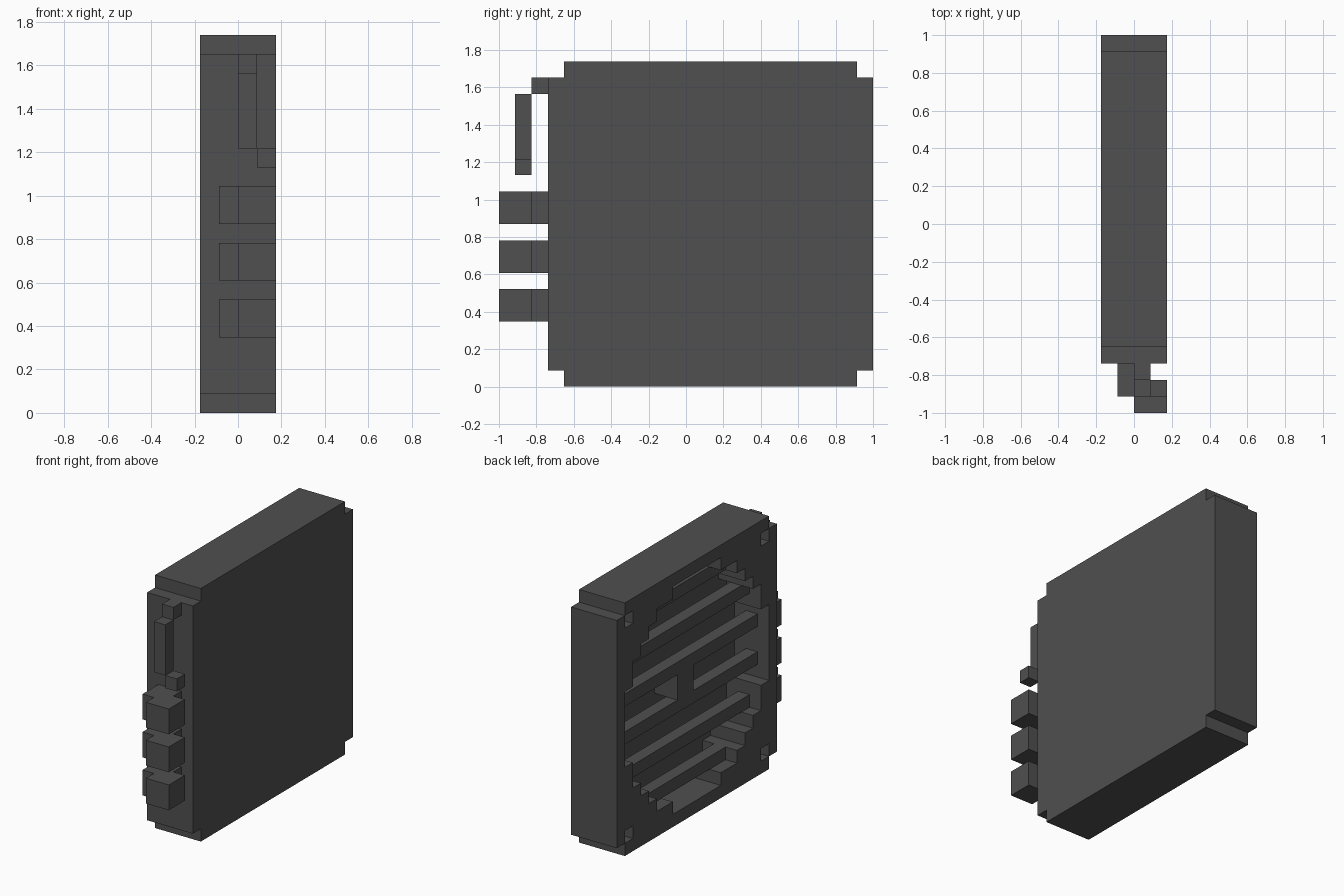
import bpy
import bmesh

cube = bpy.data.objects.get("Cube")
if cube:
    bpy.data.objects.remove(cube, do_unlink=True)

U = 2 / 23              # one block of the model
CY, CZ = 1.5, 10        # centre of the housing, in blocks

mat = bpy.data.materials.new("dark_grey")
mat.use_nodes = True
GREY = (0.08, 0.08, 0.08, 1)
mat.diffuse_color = GREY
mat.node_tree.nodes["Principled BSDF"].inputs["Base Color"].default_value = GREY


def finish(bm, name):
    bmesh.ops.recalc_face_normals(bm, faces=bm.faces[:])
    mesh = bpy.data.meshes.new(name)
    bm.to_mesh(mesh)
    bm.free()
    mesh.materials.append(mat)
    obj = bpy.data.objects.new(name, mesh)
    bpy.context.collection.objects.link(obj)
    return obj


def add_box(bm, x, y, z):
    """Box from (min, max) ranges given in blocks."""
    verts = bmesh.ops.create_cube(bm, size=1)["verts"]
    for v in verts:
        for i, (lo, hi) in enumerate((x, y, z)):
            v.co[i] = (lo if v.co[i] < 0 else hi) * U


def box(name, x, y, z):
    bm = bmesh.new()
    add_box(bm, x, y, z)
    return finish(bm, name)


def stepped_slab(name, quarter, x0, x1):
    """Mirror a quarter outline four ways and extrude it along x."""
    ring = list(quarter)
    ring += [(h, -v) for h, v in reversed(quarter)]
    ring += [(-h, -v) for h, v in quarter]
    ring += [(-h, v) for h, v in reversed(quarter)]
    bm = bmesh.new()
    face = bm.faces.new([bm.verts.new((x0 * U, (CY + h) * U, (CZ + v) * U)) for h, v in ring])
    ext = bmesh.ops.extrude_face_region(bm, geom=[face])
    moved = [g for g in ext["geom"] if isinstance(g, bmesh.types.BMVert)]
    bmesh.ops.translate(bm, verts=moved, vec=((x1 - x0) * U, 0, 0))
    return finish(bm, name)


def cut(obj, cutter):
    mod = obj.modifiers.new("cut", 'BOOLEAN')
    mod.operation = 'DIFFERENCE'
    mod.solver = 'EXACT'
    mod.object = cutter
    bpy.context.view_layer.objects.active = obj
    bpy.ops.object.modifier_apply(modifier=mod.name)
    bpy.data.objects.remove(cutter, do_unlink=True)


# Housing with notched corners
housing = stepped_slab("housing", [(9, 10), (9, 9), (10, 9)], -2, 2)

# Round stepped recess, leaving a one-block back plate
disc = [(3, 9), (3, 8), (5, 8), (5, 7), (6, 7), (6, 6),
        (7, 6), (7, 5), (8, 5), (8, 3), (9, 3)]
cut(housing, stepped_slab("recess_cutter", disc, -3, 1))

# Screw holes in the corners
bm = bmesh.new()
for sy in (-8.5, 8.5):
    for sz in (-8.5, 8.5):
        add_box(bm, (-3, 1), (CY + sy - .5, CY + sy + .5), (CZ + sz - .5, CZ + sz + .5))
cut(housing, finish(bm, "screw_hole_cutter"))

# Grille bars set one block into the recess
for i, (half, height) in enumerate(((5, 7.5), (8, 4.5), (9, 1.5))):
    for side, s in (("upper", 1), ("lower", -1)):
        z = CZ + s * height
        box(f"grille_bar_{side}_{i + 1}", (-1, 0), (CY - half, CY + half), (z - .5, z + .5))

# Central hub joining the middle bars to the back plate
box("hub", (-1, 1), (CY - 1, CY + 1), (CZ - 1, CZ + 1))

# Three connectors, each of two offset blocks
F = -11.5               # frontmost y, in blocks
for i, z in enumerate((4, 7, 10)):
    bm = bmesh.new()
    # rear block in two pieces so it meets the front block cleanly
    add_box(bm, (-1, 0), (F + 1, F + 3), (z, z + 2))
    add_box(bm, (0, 1), (F + 2, F + 3), (z, z + 2))
    add_box(bm, (0, 2), (F, F + 2), (z, z + 2))
    finish(bm, f"connector_{i + 1}")

# Cable stepping down the front
box("cable_top", (0, 1), (F + 2, F + 3), (18, 19))
box("cable_drop", (0, 1), (F + 1, F + 2), (14, 18))
box("cable_end", (1, 2), (F + 1, F + 2), (13, 14))
